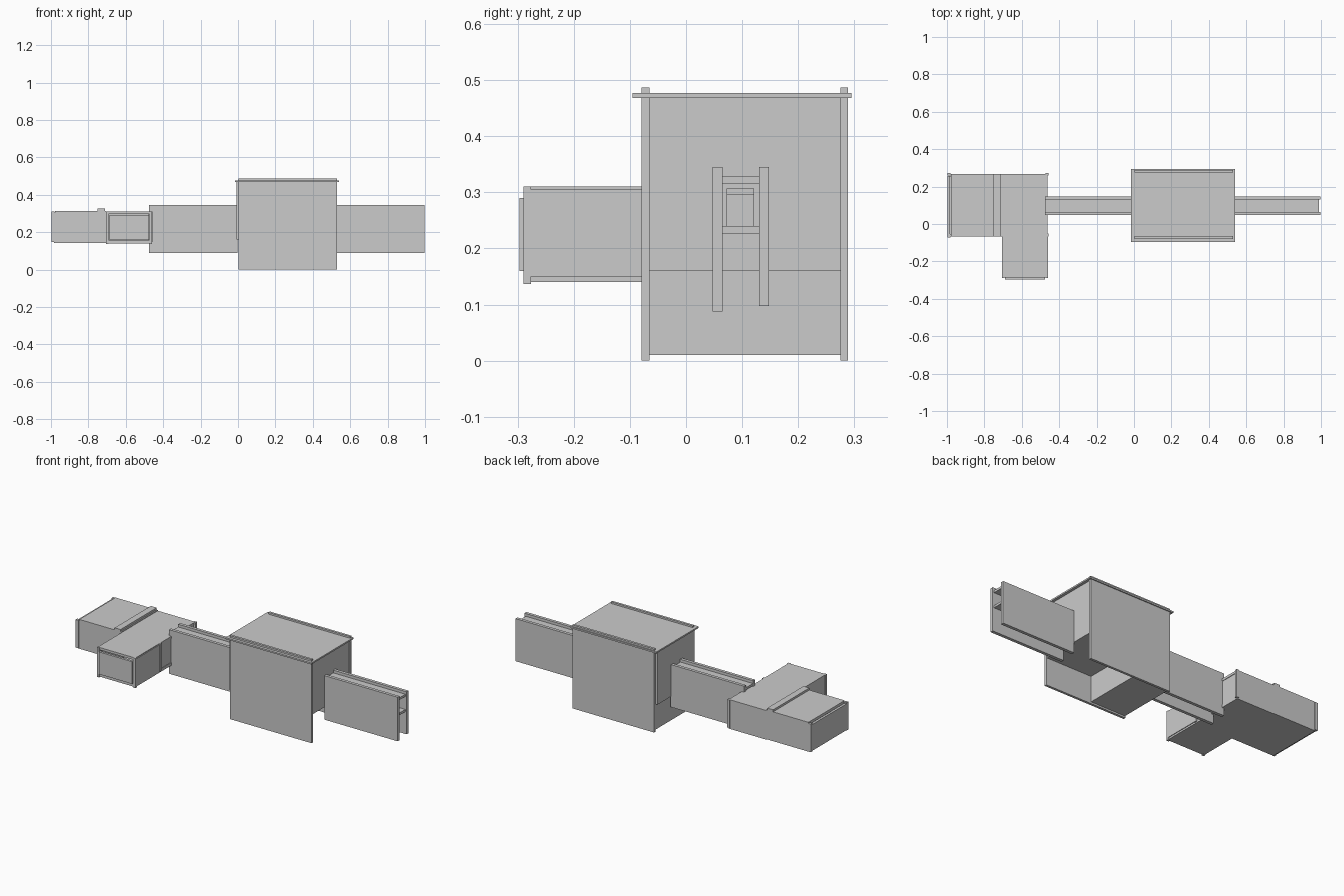
import bpy, bmesh
from mathutils import Vector


def boxes(name, *bounds):
    """One object made of axis-aligned boxes (x0, x1, y0, y1, z0, z1)."""
    bm = bmesh.new()
    for x0, x1, y0, y1, z0, z1 in bounds:
        verts = bmesh.ops.create_cube(bm, size=1)["verts"]
        size = Vector((x1 - x0, y1 - y0, z1 - z0))
        mid = Vector((x0 + x1, y0 + y1, z0 + z1)) / 2
        for v in verts:
            v.co = Vector(a * b for a, b in zip(v.co, size)) + mid
    mesh = bpy.data.meshes.new(name)
    bm.to_mesh(mesh)
    bm.free()
    obj = bpy.data.objects.new(name, mesh)
    bpy.context.collection.objects.link(obj)
    return obj


def door_wall(name, x0, x1, y0, y1, z0, z1):
    """End wall with the corridor doorway left open."""
    dy0, dy1, dz0, dz1 = 0.073, 0.12, 0.24, 0.307
    parts = [(x0, x1, y0, dy0, z0, z1), (x0, x1, dy1, y1, z0, z1),
             (x0, x1, dy0, dy1, z0, dz0)]
    if z1 > dz1:
        parts.append((x0, x1, dy0, dy1, dz1, z1))
    boxes(name, *parts)


# Tall hall: side walls, roof, end walls and a stepped floor
boxes("hall_front_wall", (0.003, 0.53, -0.079, -0.065, 0, 0.487))
boxes("hall_back_wall", (0.003, 0.53, 0.275, 0.289, 0, 0.487))
boxes("hall_roof", (-0.015, 0.54, -0.095, 0.295, 0.468, 0.477))
door_wall("hall_left_wall", -0.008, 0.006, -0.065, 0.275, 0.16, 0.468)
door_wall("hall_right_wall", 0.51, 0.524, -0.065, 0.275, 0.16, 0.468)
boxes("hall_lower_left_wall", (0.006, 0.018, -0.065, 0.275, 0.01, 0.16))
boxes("hall_upper_floor", (0.23, 0.524, -0.065, 0.275, 0.16, 0.17))
boxes("hall_lower_floor", (0.006, 0.23, -0.065, 0.275, 0.01, 0.02))
boxes("hall_riser", (0.22, 0.232, -0.065, 0.275, 0.01, 0.17))

# Corridors on both sides of the hall
for side, x0, x1 in (("left", -0.477, -0.002), ("right", 0.524, 0.997)):
    boxes(side + "_corridor_front_wall", (x0, x1, 0.047, 0.065, 0.088, 0.345))
    boxes(side + "_corridor_back_wall", (x0, x1, 0.13, 0.148, 0.097, 0.345))
    boxes(side + "_corridor_floor", (x0, x1 - 0.008, 0.065, 0.13, 0.227, 0.24))
    boxes(side + "_corridor_ceiling", (x0, x1 - 0.008, 0.065, 0.13, 0.316, 0.329))

# L-shaped low room: floors, roofs and the roof joint
boxes("low_room_floor", (-0.985, -0.705, -0.066, 0.268, 0.143, 0.157),
      (-0.705, -0.463, -0.285, 0.268, 0.14, 0.157))
boxes("low_room_roof", (-0.978, -0.705, -0.066, 0.268, 0.298, 0.314),
      (-0.705, -0.463, -0.285, 0.268, 0.296, 0.31))
boxes("roof_joint_strip", (-0.75, -0.712, -0.066, 0.268, 0.305, 0.326))

# Low room walls
boxes("low_room_back_wall", (-0.985, -0.47, 0.255, 0.268, 0.15, 0.305))
boxes("low_room_front_wall", (-0.985, -0.7, -0.066, -0.053, 0.15, 0.305))
boxes("low_room_left_wall", (-0.997, -0.983, -0.055, 0.257, 0.15, 0.303))
door_wall("low_room_right_wall", -0.48, -0.466, -0.066, 0.257, 0.15, 0.305)
boxes("wing_left_wall", (-0.705, -0.692, -0.285, -0.06, 0.15, 0.305))
boxes("wing_right_wall", (-0.472, -0.459, -0.285, -0.06, 0.15, 0.305))
boxes("wing_end_wall", (-0.69, -0.475, -0.297, -0.283, 0.16, 0.29))

# Corner posts
boxes("low_room_posts", *[(x, x + 0.017, y, y + 0.015, 0.147, 0.31)
                          for x, y in ((-0.997, -0.072), (-0.997, 0.258),
                                       (-0.473, -0.066), (-0.473, 0.258))])
boxes("wing_posts", *[(x, x + 0.014, -0.29, -0.276, 0.137, 0.31)
                      for x in (-0.707, -0.473)])
